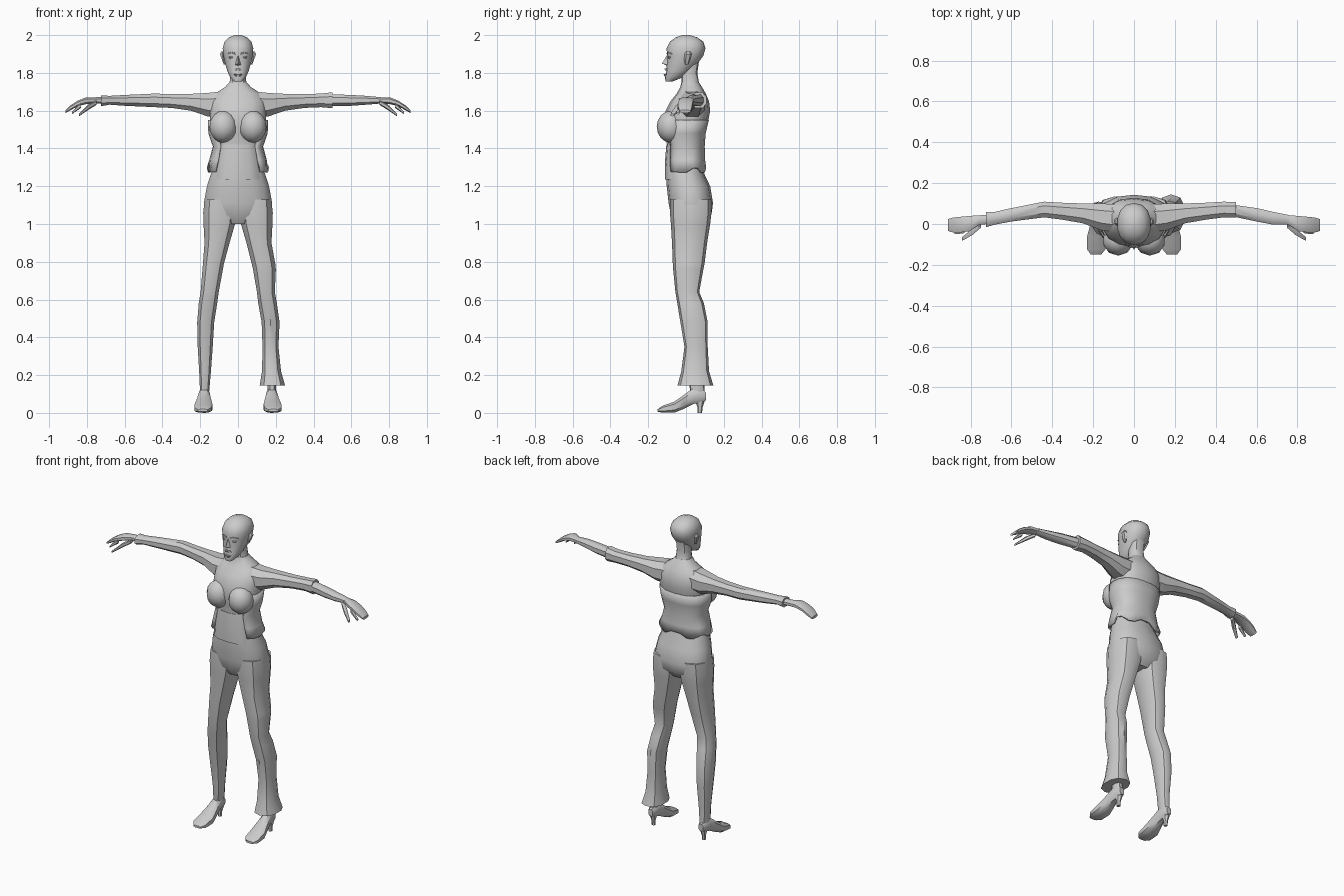
import bpy, bmesh, math
from mathutils import Vector

grey = bpy.data.materials.new("plain grey")
grey.diffuse_color = (0.6, 0.6, 0.6, 1)


def finish(name, bm, angle=40):
    bmesh.ops.recalc_face_normals(bm, faces=bm.faces)
    me = bpy.data.meshes.new(name)
    bm.to_mesh(me)
    bm.free()
    me.materials.append(grey)
    ob = bpy.data.objects.new(name, me)
    bpy.context.collection.objects.link(ob)
    bpy.ops.object.select_all(action='DESELECT')
    ob.select_set(True)
    bpy.context.view_layer.objects.active = ob
    bpy.ops.object.shade_smooth_by_angle(angle=math.radians(angle))
    return ob


def loft(name, axis, rings, n=10, side=1, power=0.85, gap=None, angle=40):
    """Skin rounded sections (position, u0, u1, v0, v1) along an axis; gap leaves the front open."""
    bm = bmesh.new()
    rows = []
    for p, u0, u1, v0, v1 in rings:
        row = []
        for i in range(n):
            if gap:
                a = -math.pi / 2 + gap + (2 * math.pi - 2 * gap) * i / (n - 1)
            else:
                a = 2 * math.pi * (i + 0.5) / n
            c, s = math.cos(a), math.sin(a)
            u = (u0 + u1) / 2 + (u1 - u0) / 2 * math.copysign(abs(c) ** power, c)
            v = (v0 + v1) / 2 + (v1 - v0) / 2 * math.copysign(abs(s) ** power, s)
            co = {'z': (u, v, p), 'x': (p, u, v), 'y': (u, p, v)}[axis]
            row.append(bm.verts.new((co[0] * side, co[1], co[2])))
        rows.append(row)
    for r, q in zip(rows, rows[1:]):
        for i in range(n - 1 if gap else n):
            j = (i + 1) % n
            bm.faces.new((r[i], r[j], q[j], q[i]))
    if not gap:
        bm.faces.new(rows[0])
        bm.faces.new(rows[-1])
    return finish(name, bm, angle)


def ball(name, centre, size, seg=10, rings=8):
    bm = bmesh.new()
    bmesh.ops.create_uvsphere(bm, u_segments=seg, v_segments=rings, radius=1)
    for v in bm.verts:
        v.co = Vector(centre) + Vector([a * b for a, b in zip(v.co, size)])
    return finish(name, bm)


def solid(name, verts, faces):
    bm = bmesh.new()
    vs = [bm.verts.new(v) for v in verts]
    for f in faces:
        bm.faces.new([vs[i] for i in f])
    return finish(name, bm, 20)


def sym(rows):
    return [(z, -x, x, y0, y1) for z, x, y0, y1 in rows]


# Torso and hips
loft("torso", 'z', sym([
    (1.0, .09, -.05, .09), (1.05, .175, -.08, .135), (1.11, .185, -.092, .143),
    (1.2, .168, -.102, .128), (1.27, .145, -.105, .095), (1.4, .115, -.1, .08),
    (1.47, .14, -.105, .095), (1.53, .152, -.118, .115), (1.6, .152, -.108, .128),
    (1.65, .15, -.082, .122), (1.69, .125, -.05, .105), (1.725, .07, -.03, .085),
    (1.75, .048, -.025, .068)]), n=14)
for s, tag in ((1, "left"), (-1, "right")):
    ball(tag + "_bust", (s * .078, -.08, 1.515), (.076, .075, .085))

# Top under the jacket, with its lower edge
loft("vest_hem", 'z', sym([(1.235, .135, -.111, .06), (1.32, .125, -.112, .06),
                           (1.42, .11, -.104, .06)]), n=14)

# Open jacket with a flared, folded hem
jacket = loft("jacket", 'z', sym([
    (1.285, .165, -.105, .108), (1.34, .152, -.108, .102), (1.41, .133, -.105, .1),
    (1.48, .157, -.115, .105), (1.55, .16, -.112, .122)]), n=18, gap=.72)
for i, v in enumerate(jacket.data.vertices):
    if i < 18:
        v.co.z += .012 * (-1) ** (i // 2) - (.02 if i in (0, 1, 16, 17) else 0)
        v.co.x *= 1 + .04 * (-1) ** (i // 2)
m = jacket.modifiers.new("thickness", 'SOLIDIFY')
m.thickness = .01

# Neck, skull and jaw
loft("neck", 'z', sym([(1.71, .062, -.03, .085), (1.75, .046, -.025, .068),
                       (1.8, .043, -.025, .06), (1.87, .045, -.02, .07)]))
loft("head", 'z', sym([
    (1.755, .022, -.108, -.07), (1.775, .042, -.112, -.02), (1.81, .058, -.104, .025),
    (1.85, .07, -.102, .062), (1.89, .079, -.1, .092), (1.93, .083, -.103, .103),
    (1.965, .073, -.085, .092), (1.988, .05, -.055, .06), (2.0, .018, -.02, .02)]),
    n=14, power=.9)

# Face
solid("nose", [(0, -.1, 1.895), (-.016, -.098, 1.842), (.016, -.098, 1.842),
               (0, -.127, 1.85), (0, -.095, 1.836)],
      [(0, 1, 3), (0, 3, 2), (1, 4, 3), (3, 4, 2), (0, 2, 4, 1)])
loft("upper_lip", 'z', [(1.812, -.026, .026, -.112, -.08), (1.822, -.018, .018, -.115, -.08)], n=8)
loft("lower_lip", 'z', [(1.782, -.016, .016, -.116, -.08), (1.793, -.024, .024, -.12, -.08)], n=8)
for s, tag in ((1, "left"), (-1, "right")):
    ball(tag + "_eye", (s * .033, -.085, 1.882), (.016, .011, .007), 8, 6)
    loft(tag + "_brow", 'x', [(.014, -.104, -.09, 1.898, 1.906), (.035, -.1, -.08, 1.904, 1.912),
                              (.056, -.084, -.06, 1.898, 1.905)], n=6, side=s)
    loft(tag + "_ear", 'z', [(1.845, .066, .076, -.005, .012), (1.87, .07, .086, -.01, .024),
                             (1.9, .072, .097, -.008, .032), (1.912, .074, .09, 0, .024)],
         n=6, side=s)

# Arms: a long sleeve on the right, a pushed-up sleeve on the left
upper = [(.06, -.05, .1, 1.56, 1.71), (.16, -.035, .105, 1.565, 1.698),
         (.25, 0, .104, 1.597, 1.692), (.35, .018, .107, 1.612, 1.69),
         (.44, .03, .112, 1.616, 1.693)]
lower = [(.6, .01, .08, 1.624, 1.685), (.68, -.005, .062, 1.63, 1.68)]
loft("left_sleeve", 'x', upper + [(.5, .028, .11, 1.61, 1.7)], n=8)
loft("left_forearm", 'x', [(.46, .04, .1, 1.622, 1.69)] + lower
     + [(.76, -.005, .045, 1.637, 1.672)], n=8)
loft("right_sleeve", 'x', upper + lower + [(.725, -.018, .062, 1.622, 1.683)], n=8, side=-1)

# Hands
for s, tag in ((1, "left"), (-1, "right")):
    loft(tag + "_hand", 'x', [
        (.7, 0, .048, 1.635, 1.674), (.76, -.006, .044, 1.637, 1.672),
        (.805, -.038, .042, 1.633, 1.672), (.85, -.044, .038, 1.622, 1.653),
        (.885, -.044, .034, 1.602, 1.63), (.912, -.036, .026, 1.588, 1.605)], n=8, side=s)
    loft(tag + "_thumb", 'x', [
        (.75, -.02, .01, 1.63, 1.655), (.79, -.055, -.02, 1.605, 1.635),
        (.82, -.072, -.045, 1.585, 1.605), (.842, -.083, -.062, 1.57, 1.584)], n=6, side=s)
    loft(tag + "_finger", 'x', [(.83, -.046, -.02, 1.615, 1.645), (.86, -.05, -.03, 1.595, 1.615),
                                (.88, -.05, -.034, 1.58, 1.592)], n=6, side=s)

# Trouser legs: flared on the left, slim on the right
thigh = [(1.13, .01, .18, -.085, .135), (1.06, .004, .188, -.085, .135),
         (1.0, .012, .186, -.08, .128), (.9, .042, .18, -.074, .112)]
loft("left_trouser", 'z', thigh + [
    (.79, .07, .2, -.07, .098), (.76, .077, .203, -.068, .092), (.64, .098, .197, -.056, .07),
    (.58, .105, .208, -.046, .095), (.48, .123, .222, -.03, .115), (.35, .128, .216, -.008, .115),
    (.22, .125, .23, -.025, .122), (.145, .112, .252, -.045, .145)], n=10)
loft("right_trouser", 'z', thigh + [
    (.79, .072, .188, -.068, .098), (.64, .1, .2, -.056, .065), (.58, .108, .21, -.046, .08),
    (.48, .124, .218, -.028, .108), (.35, .132, .215, -.005, .11), (.22, .142, .207, .015, .098),
    (.13, .15, .203, .02, .098), (.08, .155, .2, .03, .1)], n=10, side=-1)

# Heeled shoes
for s, tag in ((1, "left"), (-1, "right")):
    loft(tag + "_ankle", 'z', [(.07, .155, .203, .02, .1), (.14, .155, .203, .022, .096),
                               (.25, .15, .205, .02, .095)], n=8, side=s)
    loft(tag + "_shoe", 'y', [
        (-.15, .16, .212, .006, .02), (-.125, .138, .232, .0, .038), (-.06, .133, .232, .0, .062),
        (-.01, .142, .218, .02, .098), (.04, .15, .207, .045, .135), (.085, .154, .203, .055, .125),
        (.105, .162, .195, .065, .11)], n=8, side=s, power=.7)
    loft(tag + "_heel", 'z', [(0, .168, .19, .06, .085), (.03, .168, .19, .06, .088),
                              (.075, .157, .2, .045, .104)], n=6, side=s)
